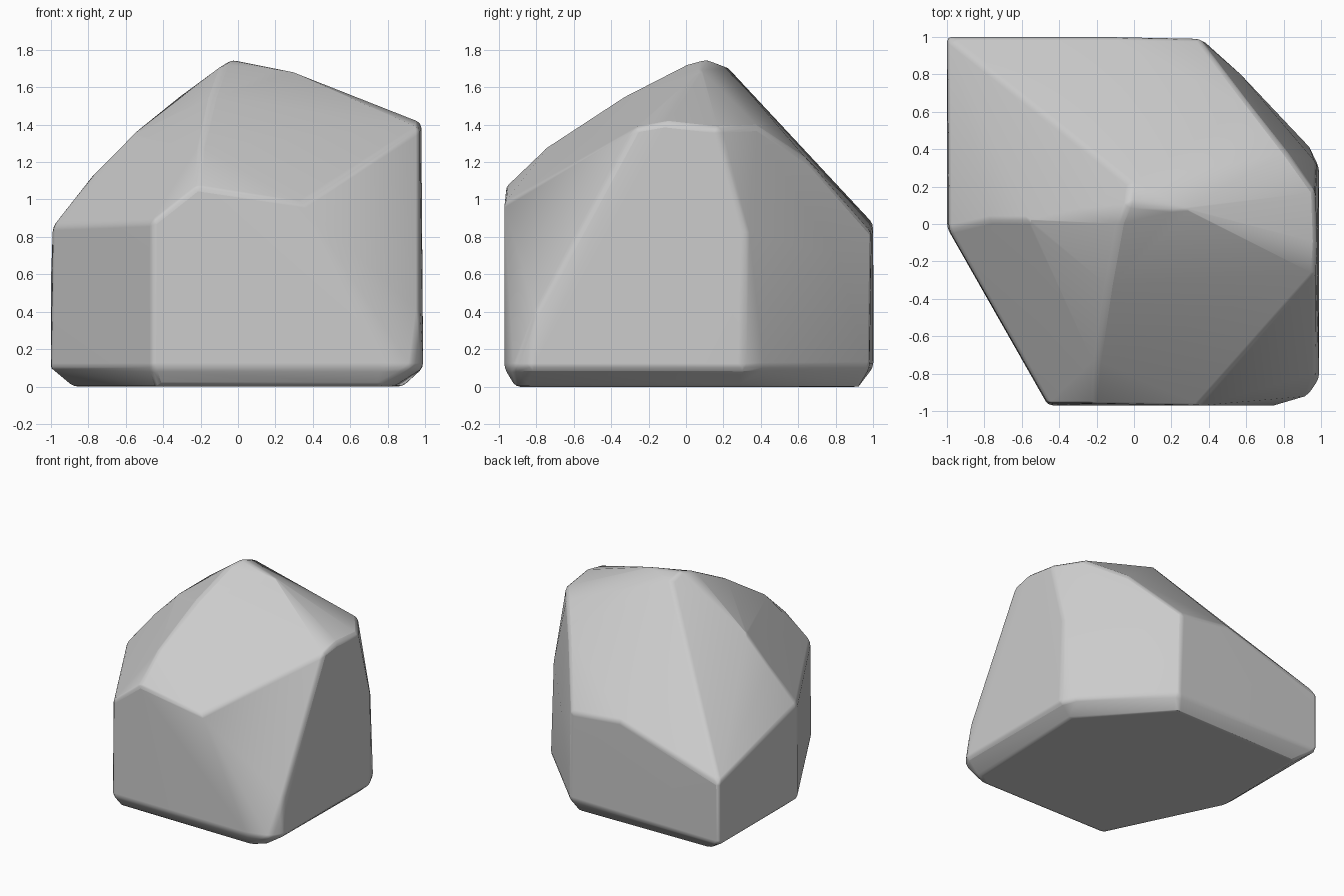
import bpy, bmesh, math

if "Cube" in bpy.data.objects:
    bpy.data.objects.remove(bpy.data.objects["Cube"])

# Flat underside and the skirt just above it (x, y outlines at fixed heights)
base = [(-.86, .9), (-.88, 0), (-.43, -.9), (.75, -.91), (.84, -.84), (.88, .3), (.33, .92)]
skirt = [(-1, 1), (-1, -.02), (-.46, -.97), (.76, -.97), (.93, -.92), (.99, -.83),
         (.99, .3), (.94, .41), (.37, .98)]

# Upper rim and summit corners
crown = [
    (-1, 1, .6), (-.1, 1, .87), (.35, .99, .82),               # back edge
    (-1, .34, .68), (-.99, -.03, .86), (-.46, -.96, .88),      # left edge
    (-.77, .02, 1.14), (-.57, .02, 1.34), (-.31, .08, 1.55),   # left ridge
    (-.22, -.96, 1.07), (-.2, -.73, 1.29), (-.14, -.33, 1.55), # front ridge
    (.35, -.97, .98), (.97, -.8, .4), (.97, -.27, 1.38),       # front right slope
    (.98, -.1, 1.41), (.97, .17, 1.38), (.98, .32, .83),       # right edge
    (.82, .38, 1.39), (.62, .64, 1.22), (.57, .8, .7),         # back right shoulder
    (-.03, .11, 1.75), (-.08, .0, 1.72), (.27, .08, 1.69), (-.02, .22, 1.71),
]
points = [(x, y, 0) for x, y in base] + [(x, y, .1) for x, y in skirt] + crown

# Boulder: faceted hull with merged flat areas
bm = bmesh.new()
for p in points:
    bm.verts.new(p)
hull = bmesh.ops.convex_hull(bm, input=bm.verts[:])
junk = {g for g in hull["geom_interior"] + hull["geom_unused"] if isinstance(g, bmesh.types.BMVert)}
bmesh.ops.delete(bm, geom=list(junk), context='VERTS')
bmesh.ops.dissolve_limit(bm, angle_limit=math.radians(4), verts=bm.verts[:], edges=bm.edges[:])
bmesh.ops.recalc_face_normals(bm, faces=bm.faces[:])
mesh = bpy.data.meshes.new("boulder")
bm.to_mesh(mesh)
bm.free()
boulder = bpy.data.objects.new("boulder", mesh)
bpy.context.collection.objects.link(boulder)

# Worn, softly shaded edges
bevel = boulder.modifiers.new("worn_edges", 'BEVEL')
bevel.width = .025
bevel.segments = 2
bevel.limit_method = 'ANGLE'
bevel.angle_limit = math.radians(22)
bpy.context.view_layer.objects.active = boulder
boulder.select_set(True)
bpy.ops.object.shade_smooth_by_angle(angle=math.radians(40))
normals = boulder.modifiers.new("clean_shading", 'WEIGHTED_NORMAL')
normals.keep_sharp = True
